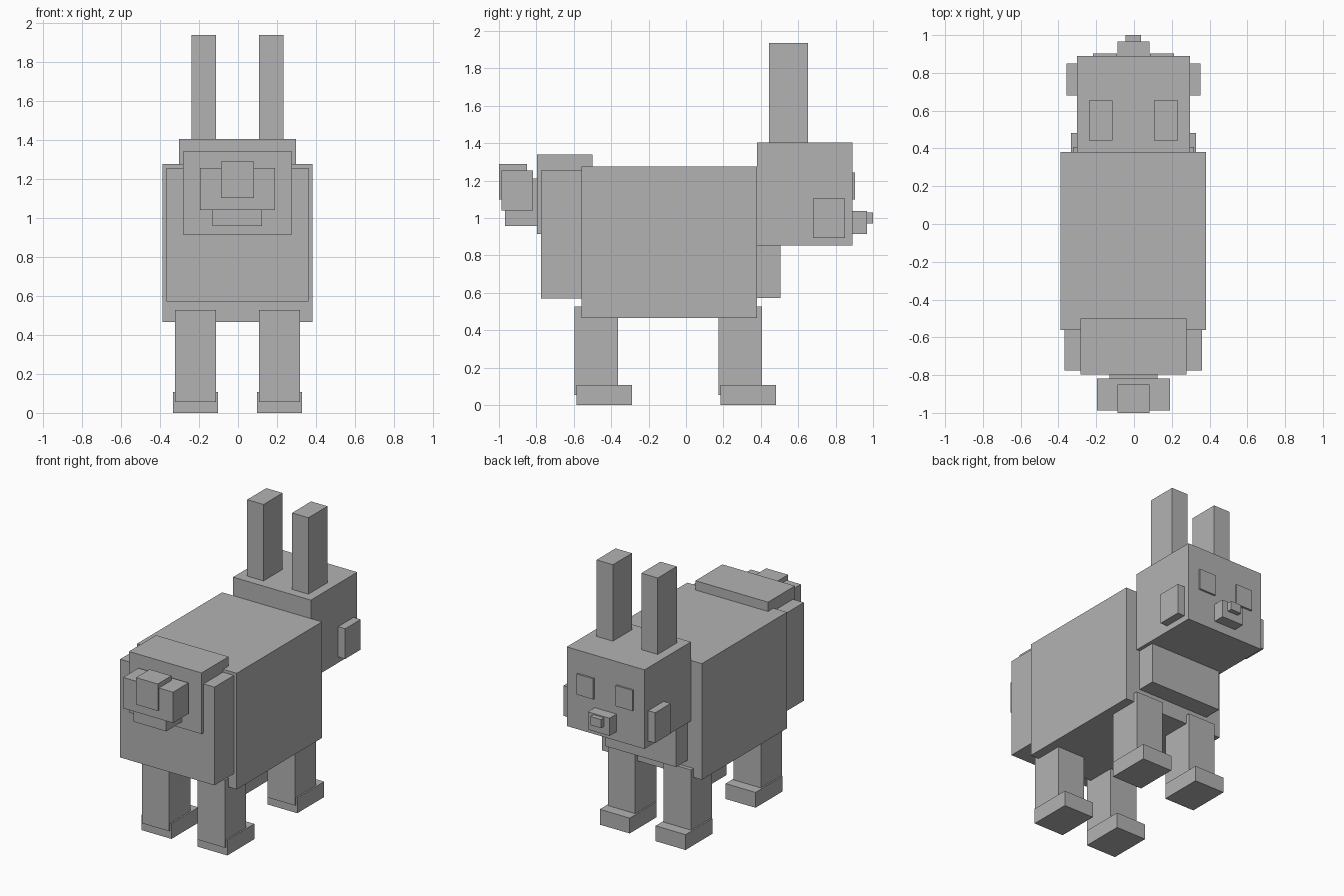
import bpy
import bmesh
from mathutils import Matrix, Vector

default_cube = bpy.data.objects.get("Cube")
if default_cube:
    bpy.data.objects.remove(default_cube, do_unlink=True)

# One plain grey for the whole animal
grey = bpy.data.materials.new("light_grey")
grey.use_nodes = True
colour = (0.45, 0.45, 0.45, 1)
grey.diffuse_color = colour
grey.node_tree.nodes["Principled BSDF"].inputs["Base Color"].default_value = colour

MID = -0.003  # x of the mirror plane


def box(name, x, y, z):
    """Box from (low, high) ranges; x is measured from the mirror plane."""
    low, high = Vector((x[0] + MID, y[0], z[0])), Vector((x[1] + MID, y[1], z[1]))
    bm = bmesh.new()
    bmesh.ops.create_cube(bm, size=1, matrix=Matrix.Diagonal((*(high - low), 1)))
    mesh = bpy.data.meshes.new(name)
    bm.to_mesh(mesh)
    bm.free()
    mesh.materials.append(grey)
    obj = bpy.data.objects.new(name, mesh)
    obj.location = (low + high) / 2
    bpy.context.collection.objects.link(obj)
    return obj


def centred(name, half_width, y, z):
    return box(name, (-half_width, half_width), y, z)


def pair(name, x, y, z):
    box("left_" + name, x, y, z)
    box("right_" + name, (-x[1], -x[0]), y, z)


# Trunk
centred("body", 0.385, (-0.56, 0.38), (0.465, 1.275))
centred("rump", 0.364, (-0.775, -0.5), (0.57, 1.255))
centred("rump_pad", 0.28, (-0.797, -0.5), (0.914, 1.34))
centred("chest", 0.275, (0.3, 0.505), (0.572, 0.95))

# Tail
centred("tail_base", 0.127, (-0.968, -0.78), (0.957, 1.21))
centred("tail_tuft", 0.193, (-0.987, -0.817), (1.04, 1.255))
centred("tail_tip", 0.084, (-1, -0.85), (1.1, 1.288))

# Head
centred("head", 0.3, (0.379, 0.89), (0.852, 1.404))
centred("muzzle", 0.084, (0.88, 0.967), (0.915, 1.038))
centred("nose", 0.041, (0.95, 1), (0.97, 1.03))
pair("eye", (0.087, 0.215), (0.896, 0.903), (1.099, 1.243))
pair("eye_base", (0.087, 0.215), (0.888, 0.897), (1.099, 1.243))
pair("cheek", (0.28, 0.354), (0.68, 0.85), (0.893, 1.104))
pair("ear", (0.11, 0.236), (0.443, 0.653), (1.39, 1.937))

# Legs and feet, front pair shifted forward from the hind pair
for end, shift in (("hind", 0), ("front", 0.771)):
    pair(end + "_leg", (0.11, 0.321), (shift - 0.597, shift - 0.364), (0.055, 0.527))
    pair(end + "_foot", (0.1, 0.331), (shift - 0.586, shift - 0.289), (0, 0.107))
